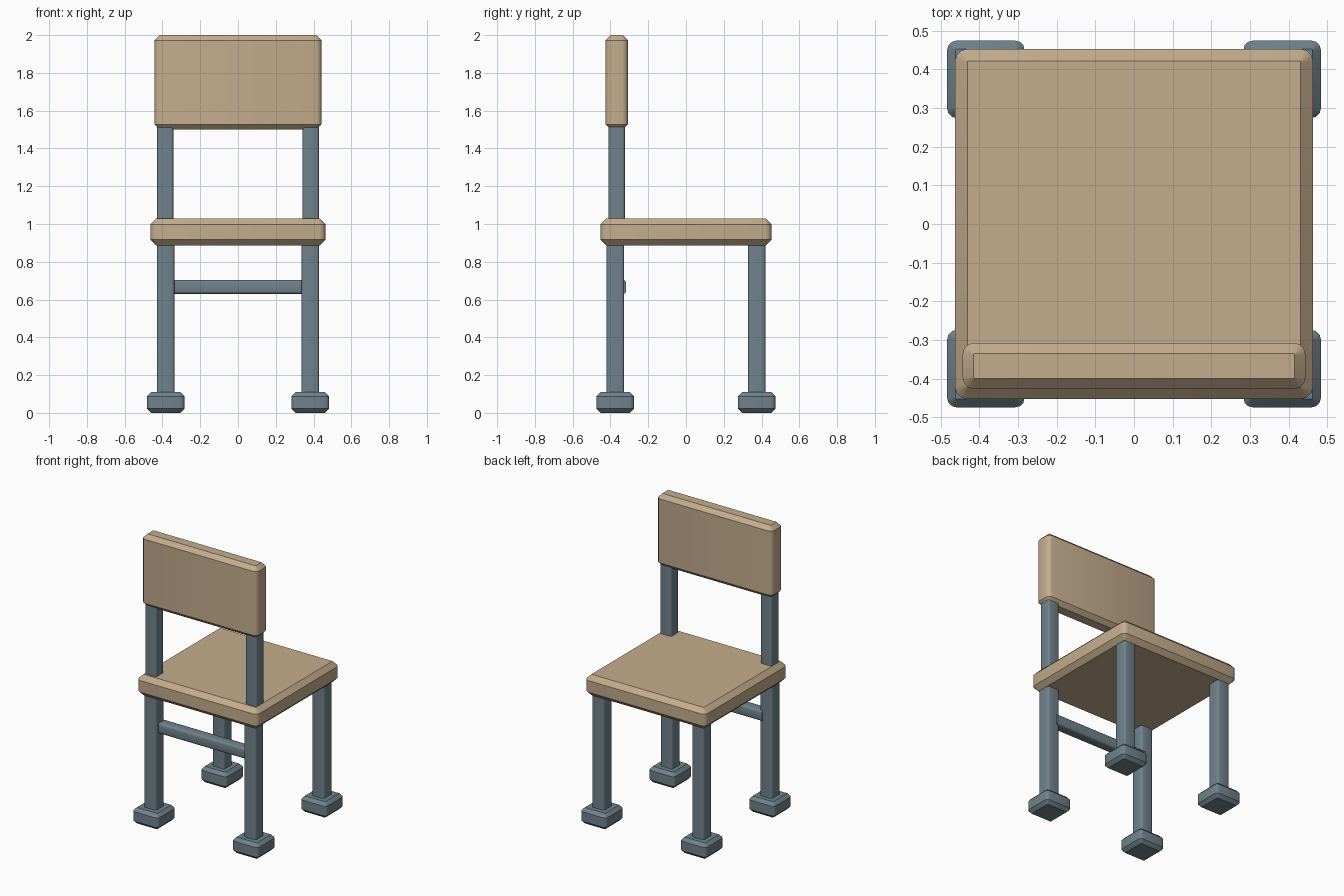
import bpy, bmesh, math
from mathutils import Matrix

if "Cube" in bpy.data.objects:
    bpy.data.objects.remove(bpy.data.objects["Cube"])


def material(name, rgb):
    m = bpy.data.materials.new(name)
    m.diffuse_color = (*rgb, 1.0)
    m.use_nodes = True
    m.node_tree.nodes["Principled BSDF"].inputs["Base Color"].default_value = m.diffuse_color
    return m


WOOD = material("tan wood", (0.55, 0.418, 0.266))
METAL = material("slate grey metal", (0.162, 0.225, 0.263))


def rounded_rect(hx, hy, r, seg=3):
    pts = []
    for i, (sx, sy) in enumerate([(1, 1), (-1, 1), (-1, -1), (1, -1)]):
        for k in range(seg + 1):
            a = math.pi / 2 * (i + k / seg)
            pts.append((sx * (hx - r) + r * math.cos(a), sy * (hy - r) + r * math.sin(a)))
    return pts


def block(name, mat, x, y, z, r, chamfer=0.0, rot=None):
    """Rounded-corner prism filling the x, y, z ranges, with chamfered ends."""
    centre = [(a + b) / 2 for a, b in (x, y, z)]
    hx, hy, hz = [(b - a) / 2 for a, b in (x, y, z)]
    if rot:  # prism axis lies along x
        hx, hz = hz, hx
    if chamfer:
        layers = [(-hz, chamfer), (-hz + chamfer, 0), (hz - chamfer, 0), (hz, chamfer)]
    else:
        layers = [(-hz, 0), (hz, 0)]
    bm = bmesh.new()
    rings = []
    for lz, inset in layers:
        pts = rounded_rect(hx - inset, hy - inset, max(r - inset, 0.002))
        rings.append([bm.verts.new((px, py, lz)) for px, py in pts])
    n = len(rings[0])
    for lo, hi in zip(rings, rings[1:]):
        for i in range(n):
            j = (i + 1) % n
            bm.faces.new((lo[i], lo[j], hi[j], hi[i]))
    bm.faces.new(rings[0][::-1])
    bm.faces.new(rings[-1])
    if rot:
        bm.transform(Matrix.Rotation(math.pi / 2, 4, 'Y'))
    bmesh.ops.recalc_face_normals(bm, faces=bm.faces)
    me = bpy.data.meshes.new(name)
    bm.to_mesh(me)
    bm.free()
    me.materials.append(mat)
    ob = bpy.data.objects.new(name, me)
    ob.location = centre
    bpy.context.collection.objects.link(ob)
    bpy.ops.object.select_all(action='DESELECT')
    ob.select_set(True)
    bpy.context.view_layer.objects.active = ob
    bpy.ops.object.shade_smooth_by_angle(angle=math.radians(35))
    return ob


def around(c, h):
    return (c - h, c + h)


# seat and backrest
block("seat", WOOD, (-0.463, 0.463), (-0.453, 0.453), (0.885, 1.03), 0.033, 0.032)
block("backrest", WOOD, (-0.443, 0.443), (-0.427, -0.307), (1.5, 2.0), 0.03, 0.028)

# legs with feet at the four corners
for sx, side in ((-1, "left"), (1, "right")):
    for sy, end in ((-1, "front"), (1, "back")):
        cx, cy = sx * 0.383, sy * 0.374
        block(f"{end}_{side}_leg", METAL, around(cx, 0.047), around(cy, 0.047), (0.09, 0.9), 0.015)
        block(f"{end}_{side}_foot", METAL, around(cx, 0.1), around(cy, 0.1), (0.0, 0.11), 0.024, 0.022)
    # post carrying the backrest
    block(f"{side}_backrest_post", METAL, around(sx * 0.385, 0.043), around(-0.367, 0.043), (1.0, 1.53), 0.013)

# rung between the two legs below the backrest
block("rung", METAL, (-0.36, 0.36), (-0.391, -0.317), (0.63, 0.704), 0.015, rot=True)
